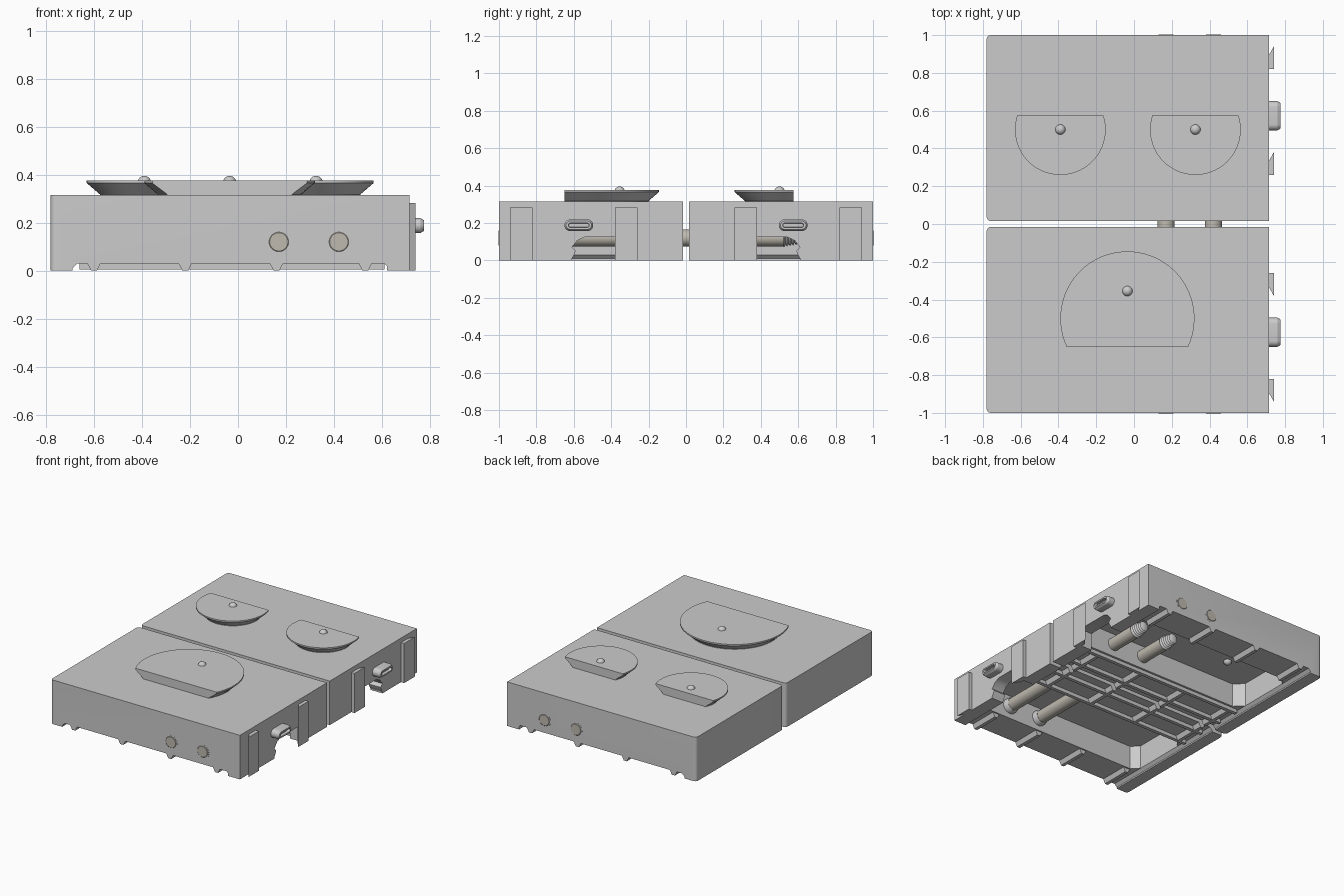
import bpy, bmesh, math
from math import sin, cos, pi

if "Cube" in bpy.data.objects:
    bpy.data.objects.remove(bpy.data.objects["Cube"])


def loft(name, rings, mat=None):
    """Closed solid skinned through rings of 3D points."""
    bm = bmesh.new()
    loops = [[bm.verts.new(p) for p in r] for r in rings]
    n = len(loops[0])
    for a, b in zip(loops, loops[1:]):
        for i in range(n):
            j = (i + 1) % n
            bm.faces.new((a[i], a[j], b[j], b[i]))
    bm.faces.new(loops[0])
    bm.faces.new(loops[-1])
    bmesh.ops.recalc_face_normals(bm, faces=bm.faces)
    me = bpy.data.meshes.new(name)
    bm.to_mesh(me)
    bm.free()
    ob = bpy.data.objects.new(name, me)
    bpy.context.collection.objects.link(ob)
    if mat:
        me.materials.append(mat)
    return ob


def prism(name, pts, axis, lo, hi):
    put = {'x': lambda p, h: (h, p[0], p[1]),
           'y': lambda p, h: (p[0], h, p[1]),
           'z': lambda p, h: (p[0], p[1], h)}[axis]
    return loft(name, [[put(p, h) for p in pts] for h in (lo, hi)])


def box(name, x0, x1, y0, y1, z0, z1):
    return prism(name, [(x0, y0), (x1, y0), (x1, y1), (x0, y1)], 'z', z0, z1)


def turned(name, x, z, steps, mat=None):
    """Round part along y from (y, radius) steps."""
    return loft(name, [[(x + r * cos(2 * pi * i / 32), y, z + r * sin(2 * pi * i / 32))
                        for i in range(32)] for y, r in steps], mat)


def cut(ob, cutters):
    for c in cutters:
        c.hide_render = True
        m = ob.modifiers.new("cut", 'BOOLEAN')
        m.object, m.operation, m.solver = c, 'DIFFERENCE', 'EXACT'
        bpy.context.view_layer.objects.active = ob
        bpy.ops.object.modifier_apply(modifier=m.name)
        bpy.data.objects.remove(c)


def capsule(x, y, z, half, r):
    pts = []
    for c, a0 in ((half - r, -pi / 2), (r - half, pi / 2)):
        pts += [(x, y + c + r * cos(a0 + pi * i / 12), z + r * sin(a0 + pi * i / 12))
                for i in range(13)]
    return pts


def d_shape(cx, cy, r, flat, s, z):
    """Disc outline cut by a straight edge on the s side."""
    a0 = -math.asin(flat / r)
    return [(cx + r * cos(a0 + (pi - 2 * a0) * i / 48),
             cy - s * r * sin(a0 + (pi - 2 * a0) * i / 48), z) for i in range(49)]


def pad(name, cx, cy, r, flat, s, nub_y):
    # flared pad, undercut towards the block, with a ball on top
    loft(name, [d_shape(cx, cy, q, flat, s, z) for q, z in
                ((r - .055, .305), (r - .055, .318), (r, .365), (r, .375))])
    for part, z in (("ball", .367), ("lower_ball", .2)):
        bpy.ops.mesh.primitive_uv_sphere_add(segments=24, ring_count=12, radius=.028,
                                             location=(cx, nub_y, z))
        bpy.context.object.name = name + "_" + part


steel = bpy.data.materials.new("pin_metal")
steel.diffuse_color = (.52, .49, .43, 1)
steel.use_nodes = True
steel.node_tree.nodes["Principled BSDF"].inputs["Base Color"].default_value = steel.diffuse_color

RIBS = (-.6, -.22, .16, .53)
PINS = (.17, .42)
L, R = -.78, .715

for s, side in ((-1, "front"), (1, "back")):
    # block body with rounded left corners
    e = .022
    body = [(R, s * .015), (R, s)]
    body += [(L + e - e * sin(t * pi / 10), s * (1 - e + e * cos(t * pi / 10))) for t in range(6)]
    body += [(L + e - e * cos(t * pi / 10), s * (.015 + e - e * sin(t * pi / 10))) for t in range(6)]
    block = prism(side + "_block", body, 'z', 0, .315)

    # underside relief, deep pocket and hooked opening in the right wall
    relief = prism("relief_cutter", [(-.69, -.1), (.62, -.1), (.62, .02), (.61, .03),
                                     (-.67, .03), (-.69, .01)], 'y', -1.2, 1.2)
    pocket = prism("pocket_cutter", [(.62, s * .29), (-.61, s * .29), (-.67, s * .35),
                                     (-.67, s * .73), (-.62, s * .78), (.62, s * .78)],
                   'z', -.1, .2)
    hook = prism("opening_cutter", [(s * y, z) for y, z in (
        (.3, -.1), (.3, .125), (.54, .125), (.58, .107), (.61, .07), (.59, .05),
        (.595, .035), (.61, .01), (.61, -.1))], 'x', .55, .8)
    cut(block, [relief, pocket, hook])

    # underside ribs and stiffening strips
    for i, x in enumerate(RIBS):
        prof = [(x - .03, .035), (x - .012, 0), (x + .012, 0), (x + .03, .035)]
        for label, y0, y1 in (("outer", .79, 1), ("inner", .015, .25)):
            prism(f"{side}_{label}_rib_{i}", prof, 'y', s * y0, s * y1)
    for label, y in (("inner", .08), ("pocket", .25)):
        box(f"{side}_{label}_strip", -.66, .61, s * y, s * (y + .025), .004, .04)

    # wedge rails on the right wall
    for i, y in enumerate((.26, .82)):
        prism(f"{side}_rail_{i}", [(R - .01, s * y), (.74, s * y), (.74, s * (y + .12)),
                                   (R, s * (y + .075)), (R - .01, s * (y + .075))], 'z', 0, .283)

    # hollow-faced oval stud
    loft(side + "_oval_stud", [capsule(x, s * .573, .188, h, r) for x, h, r in (
        (.70, .077, .031), (.76, .077, .031), (.775, .068, .022),
        (.775, .056, .012), (.755, .054, .010))])

    # pin heads showing on the outer face
    for i, x in enumerate(PINS):
        turned(f"{side}_pin_collar_{i}", x, .12, [(s * .98, .05), (s * 1.001, .05)])
        turned(f"{side}_pin_head_{i}", x, .12,
               [(s * .98, .042), (s * 1.0, .042), (s * 1.003, .038)], steel)

# connecting pins with threaded ends
for i, x in enumerate(PINS):
    turned(f"pin_{i}", x, .12, [(-.85, .045), (.52, .045)], steel)
    turned(f"pin_seat_{i}", x, .12, [(-.79, .054), (-.76, .054), (-.74, .047)])
    thread = [(.51, .032)]
    for k in range(6):
        y, r = .525 + k * .016, .05 - k * .003
        thread += [(y, r), (y + .008, r - .014)]
    turned(f"pin_thread_{i}", x, .12, thread)

# top pads
pad("front_pad", -.035, -.5, .355, .15, -1, -.355)
pad("back_left_pad", -.39, .5, .24, .075, 1, .5)
pad("back_right_pad", .325, .5, .24, .075, 1, .5)

bpy.ops.object.select_all(action='SELECT')
bpy.context.view_layer.objects.active = bpy.data.objects["front_block"]
bpy.ops.object.shade_smooth_by_angle(angle=math.radians(30))
